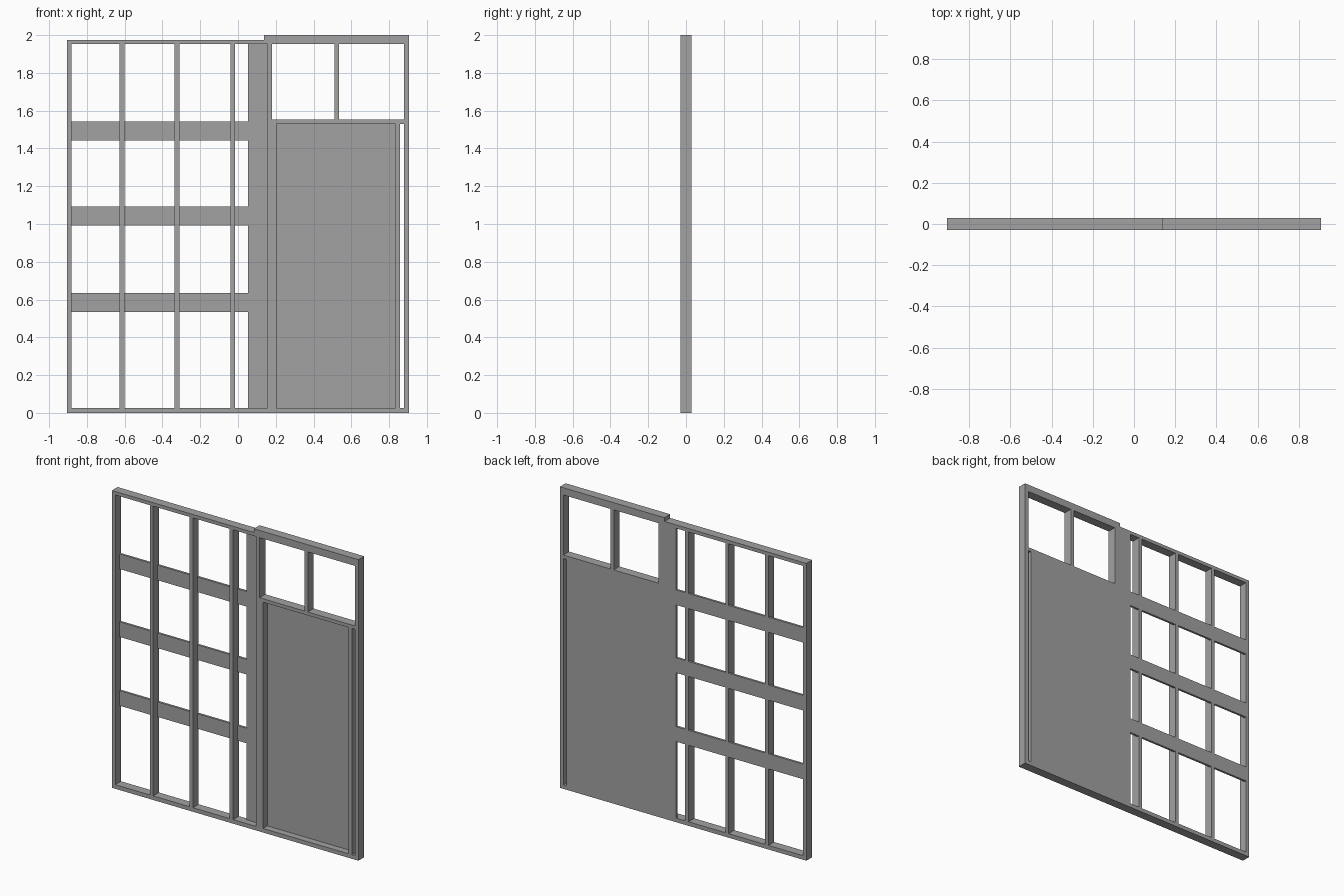
import bpy
import bmesh

cube = bpy.data.objects.get("Cube")
if cube:
    bpy.data.objects.remove(cube, do_unlink=True)

grey = bpy.data.materials.new("plain_grey")
grey.use_nodes = True
colour = (0.36, 0.36, 0.36, 1)
grey.diffuse_color = colour
grey.node_tree.nodes["Principled BSDF"].inputs["Base Color"].default_value = colour

BACK, FRONT = 0.03, -0.03       # full depth of the studs
SHEET = 0.015                   # front face of the thin boards, flush at the back
LOW, HIGH = 0.027, 1.952        # inner edges of bottom and top rails
EDGE, STUD = 0.906, 0.025


def board(name, x0, x1, z0, z1, front=FRONT):
    """Rectangular board given by its extents, flush with the back."""
    bm = bmesh.new()
    bmesh.ops.create_cube(bm, size=1)
    for v in bm.verts:
        v.co = (x1 if v.co.x > 0 else x0,
                BACK if v.co.y > 0 else front,
                z1 if v.co.z > 0 else z0)
    mesh = bpy.data.meshes.new(name)
    bm.to_mesh(mesh)
    bm.free()
    mesh.materials.append(grey)
    obj = bpy.data.objects.new(name, mesh)
    bpy.context.collection.objects.link(obj)


# Horizontal rails
board("bottom_rail", -EDGE, EDGE, 0, LOW)
board("top_rail", -EDGE, 0.137, HIGH, 1.975)
board("door_header", 0.137, EDGE, HIGH, 2)

# Full height studs of the open grid
studs = [-EDGE, -0.627, -0.335, -0.04]
for i, x in enumerate(studs):
    board(f"grid_stud_{i + 1}", x, x + STUD, LOW, HIGH)

# Wide upright board and the thin cross boards fitted between studs
board("upright_board", 0.052, 0.155, LOW, HIGH, SHEET)
ends = studs[1:] + [0.052]
for row, z in enumerate((0.535, 0.992, 1.443)):
    for bay, (x, end) in enumerate(zip(studs, ends)):
        board(f"cross_board_{row + 1}_{bay + 1}", x + STUD, end, z, z + 0.1, SHEET)

# Door section: studs, transom, panel and upper window divider
board("door_left_stud", 0.155, 0.18, LOW, HIGH)
board("door_right_stud", 0.88, EDGE, LOW, HIGH)
board("transom", 0.18, 0.88, 1.53, 1.553)
board("window_divider", 0.51, 0.535, 1.553, HIGH)
board("door_left_jamb", 0.18, 0.205, LOW, 1.53)
board("door_right_jamb", 0.833, 0.858, LOW, 1.53)
board("door_panel", 0.205, 0.833, LOW, 1.53, SHEET)
